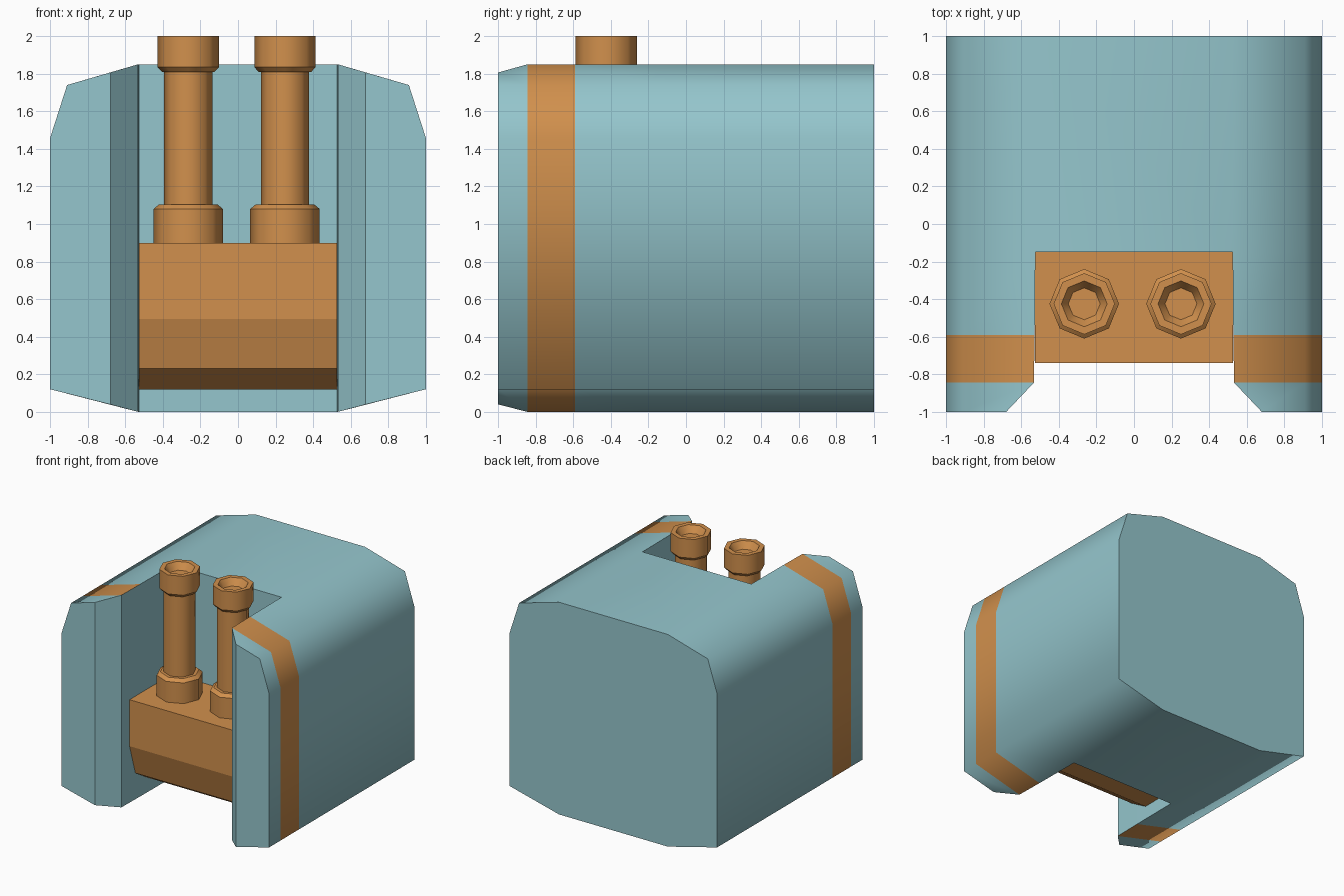
import bpy, bmesh, math

if "Cube" in bpy.data.objects:
    bpy.data.objects.remove(bpy.data.objects["Cube"])


def material(name, rgb):
    m = bpy.data.materials.new(name)
    m.diffuse_color = (*rgb, 1)
    m.use_nodes = True
    m.node_tree.nodes["Principled BSDF"].inputs["Base Color"].default_value = m.diffuse_color
    return m


TEAL = material("teal", (0.30, 0.565, 0.61))
ORANGE = material("orange", (0.64, 0.28, 0.074))


def finish(bm, name, mats):
    bmesh.ops.remove_doubles(bm, verts=bm.verts, dist=0.0005)
    bmesh.ops.recalc_face_normals(bm, faces=bm.faces)
    me = bpy.data.meshes.new(name)
    bm.to_mesh(me)
    bm.free()
    for m in mats:
        me.materials.append(m)
    ob = bpy.data.objects.new(name, me)
    bpy.context.collection.objects.link(ob)
    return ob


# Right half of the housing outline, from inner bottom round to inner top
def half(xi, y, zb=0.0, zt=1.85):
    return [(xi, y, zb), (1, y, 0.12), (1, y, 1.46), (0.91, y, 1.74), (xi, y, zt)]


def mirrored(pts):
    return [(-x, y, z) for x, y, z in reversed(pts)]


# Housing: solid rear block plus two forward arms around an open slot
bm = bmesh.new()


def face(pts, smooth=False, mat=0):
    f = bm.faces.new([bm.verts.new(p) for p in pts])
    f.smooth = smooth
    f.material_index = mat


def loft(a, b, mat=0, closed=False):
    n = len(a)
    for i in range(n if closed else n - 1):
        j = (i + 1) % n
        face([a[i], a[j], b[j], b[i]], True, mat)


XI, YS = 0.525, -0.15
rear = half(XI, YS)
back = half(XI, 1)
loft(rear + mirrored(rear), back + mirrored(back), closed=True)
face(back + mirrored(back))
face([(-XI, YS, 0), (XI, YS, 0), (XI, YS, 1.85), (-XI, YS, 1.85)])

sections = [rear, half(0.529, -0.59), half(0.533, -0.845), half(0.68, -1, 0.039, 1.807)]
for side in (lambda p: p, mirrored):
    rings = [side(s) for s in sections]
    for k in range(3):
        a, b = rings[k], rings[k + 1]
        loft(a, b, mat=1 if k == 1 else 0)      # painted band in the middle
        # inner slot wall and nose chamfer
        ends = (a[0], a[-1], b[-1], b[0])
        face(ends)
    face(rings[-1])
finish(bm, "housing", [TEAL, ORANGE])

# Engine block with a bevelled lower front
bm = bmesh.new()
prof = [(-0.74, 0.9), (-0.74, 0.495), (-0.66, 0.23), (-0.48, 0.12), (YS, 0.12), (YS, 0.9)]
f = bm.faces.new([bm.verts.new((-0.528, y, z)) for y, z in prof])
ext = bmesh.ops.extrude_face_region(bm, geom=[f], use_keep_orig=True)
for v in ext["geom"]:
    if isinstance(v, bmesh.types.BMVert):
        v.co.x = 0.528
finish(bm, "slot_block", [ORANGE])

# Two eight-sided pipes with collars and hollow heads
PIPE = [(0.185, 0.9), (0.185, 1.08), (0.155, 1.105), (0.128, 1.105), (0.128, 1.81),
        (0.14, 1.81), (0.163, 1.835), (0.163, 2.0), (0.122, 2.0), (0.085, 1.94)]
for name, cx in (("left_pipe", -0.265), ("right_pipe", 0.25)):
    bm = bmesh.new()
    rings = [[bm.verts.new((cx + r * math.cos(i * math.pi / 4),
                            -0.425 + r * math.sin(i * math.pi / 4), z))
              for i in range(8)] for r, z in PIPE]
    for a, b in zip(rings, rings[1:]):
        for i in range(8):
            j = (i + 1) % 8
            bm.faces.new([a[i], a[j], b[j], b[i]])
    bm.faces.new(rings[-1])
    bm.faces.new(rings[0][::-1])
    ob = finish(bm, name, [ORANGE])
    # round the sides, keep rims and chamfers crisp
    sharp = [abs(e.vertices[0] // 8 - e.vertices[1] // 8) == 0 for e in ob.data.edges]
    for p in ob.data.polygons:
        p.use_smooth = True
    for e, s in zip(ob.data.edges, sharp):
        e.use_edge_sharp = s
